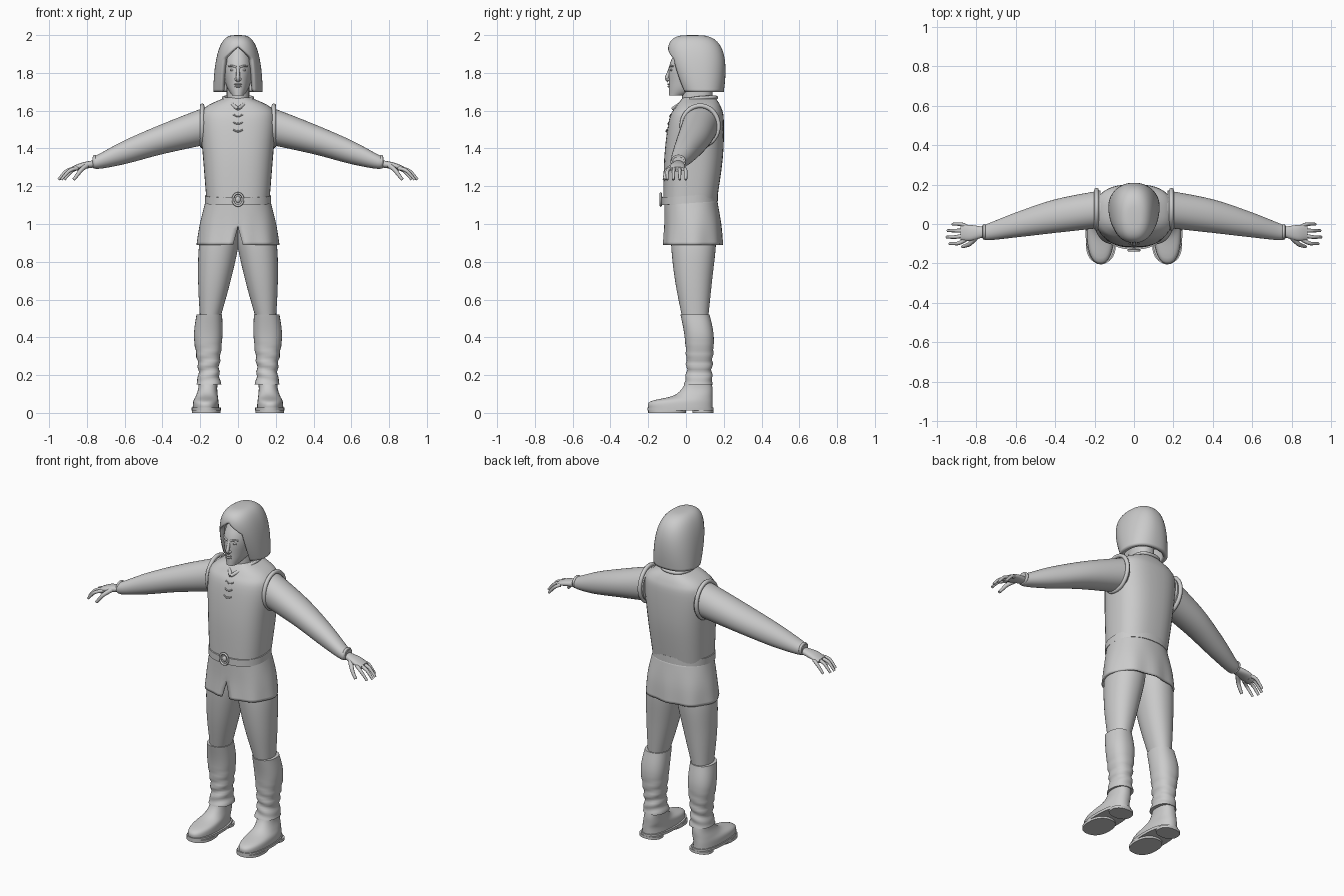
import bpy, bmesh, math
from math import sin, cos, pi
from mathutils import Vector

cube = bpy.data.objects.get("Cube")
if cube:
    bpy.data.objects.remove(cube)

shade = 0.6
grey = bpy.data.materials.new("plain grey")
grey.use_nodes = True
grey.diffuse_color = (shade, shade, shade, 1)
grey.node_tree.nodes["Principled BSDF"].inputs["Base Color"].default_value = grey.diffuse_color


def finish(name, data, mirror):
    obj = bpy.data.objects.new(name, data)
    bpy.context.collection.objects.link(obj)
    data.materials.append(grey)
    if mirror:
        obj.modifiers.new("Mirror", "MIRROR")
    return obj


def finish_mesh(name, bm, mirror):
    mesh = bpy.data.meshes.new(name)
    bm.to_mesh(mesh)
    bm.free()
    return finish(name, mesh, mirror)


def smooth_rows(rows, steps):
    """Catmull-Rom interpolation between cross-sections."""
    out = []
    last = len(rows) - 1
    for i in range(last):
        keys = (rows[max(i - 1, 0)], rows[i], rows[i + 1], rows[min(i + 2, last)])
        for k in range(steps):
            t = k / steps
            out.append([b + t * ((c - a) + t * ((2 * a - 5 * b + 4 * c - d) + t * (3 * b - a - 3 * c + d))) / 2
                        for a, b, c, d in zip(*keys)])
    return out + [rows[last]]


def rounded(value, power):
    return math.copysign(abs(value) ** (2 / power), value)


def loft(name, rows, axis="z", power=2.3, sides=40, steps=5, mirror=False, shell=0, gap=None, warp=None):
    """Each row is a ring: centre x, y, z and its two half sizes; gap opens the front, in degrees."""
    bm = bmesh.new()
    rings = []
    for x, y, z, wide, deep in smooth_rows(rows, steps):
        opening = math.radians(gap(z)) if gap else 0
        ring = []
        for j in range(sides + 1):
            angle = opening - pi / 2 + 2 * (pi - opening) * j / sides
            a = wide * rounded(cos(angle), power)
            b = deep * rounded(sin(angle), power)
            offset = Vector((a, b, 0)) if axis == "z" else Vector((0, a, b))
            point = Vector((x, y, z)) + offset
            ring.append(bm.verts.new(warp(point) if warp else point))
        rings.append(ring)
    for low, high in zip(rings, rings[1:]):
        for j in range(sides):
            bm.faces.new((low[j], low[j + 1], high[j + 1], high[j]))
    bmesh.ops.remove_doubles(bm, verts=bm.verts, dist=0.0002)
    if not shell:
        bmesh.ops.holes_fill(bm, edges=bm.edges, sides=0)
        bmesh.ops.recalc_face_normals(bm, faces=bm.faces)
    obj = finish_mesh(name, bm, mirror)
    if shell:
        solid = obj.modifiers.new("Thickness", "SOLIDIFY")
        solid.thickness, solid.offset = shell, -1


def cord(name, points, radius, taper=1, mirror=False, closed=False):
    """Round cord through points, tapering to its end."""
    curve = bpy.data.curves.new(name, "CURVE")
    curve.dimensions, curve.bevel_depth, curve.bevel_resolution = "3D", radius, 2
    curve.use_fill_caps, curve.resolution_u = True, 6
    spline = curve.splines.new("NURBS")
    spline.points.add(len(points) - 1)
    for i, (knot, place) in enumerate(zip(spline.points, points)):
        knot.co = (*place, 1)
        knot.radius = 1 + (taper - 1) * i / (len(points) - 1)
    spline.order_u, spline.use_endpoint_u, spline.use_cyclic_u = 3, not closed, closed
    finish(name, curve, mirror)


def hoop(name, centre, side, up, radius, mirror=False):
    """Closed oval cord spanned by two half-axis vectors."""
    turns = [2 * pi * k / 12 for k in range(12)]
    cord(name, [Vector(centre) + cos(t) * Vector(side) + sin(t) * Vector(up) for t in turns],
         radius, mirror=mirror, closed=True)


def ball(name, centre, size, mirror=False):
    bm = bmesh.new()
    bmesh.ops.create_uvsphere(bm, u_segments=16, v_segments=10, radius=1)
    bmesh.ops.scale(bm, vec=size, verts=bm.verts)
    bmesh.ops.translate(bm, vec=centre, verts=bm.verts)
    finish_mesh(name, bm, mirror)


# Vest, neck, collar and armhole rims
loft("vest", [(0, .02, 1.1, .165, .14), (0, .04, 1.35, .185, .155), (0, .055, 1.55, .2, .145),
              (0, .065, 1.62, .17, .12), (0, .07, 1.67, .065, .085)], power=2.6)
loft("neck", [(0, .06, 1.6, .06, .08), (0, .06, 1.75, .06, .08)], steps=1)
cord("collar", [(0, -.07, 1.61), (.07, 0, 1.66), (.08, .1, 1.67), (.05, .16, 1.67), (0, .16, 1.67)],
     .01, mirror=True)
hoop("armhole_rim", (.19, .075, 1.52), (0, .1, 0), (0, 0, .11), .012, True)

# Front lacing follows the slope of the chest
for row in range(3):
    z = 1.57 - row * .04
    y = -.08 - row * .01
    cord("lace", [(-.025, y, z + .01), (0, y - .01, z - .01), (.025, y, z + .01)], .004)
    ball("lace_knot", (0, y, z), (.007, .006, .007))


# Skirt of the tunic, split at the front, with soft folds at the hem
def folds(point):
    sway = 1 + .025 * sin(9 * math.atan2(point.y, point.x)) * max(0, 1.08 - point.z) / .2
    return Vector((point.x * sway, point.y * sway, point.z))


loft("tunic_skirt", [(0, .035, .89, .215, .157), (0, .035, 1, .2, .15), (0, .025, 1.13, .17, .14)],
     sides=60, shell=.012, warp=folds, gap=lambda z: max(0, .98 - z) * 55)


# Belt dips slightly to the front
def dip(point):
    return point + Vector((0, 0, (point.y - .16) * .07))


loft("belt", [(0, .02, z, .175, .15) for z in (1.12, 1.16)], steps=1, sides=48, warp=dip)
hoop("buckle_ring", (0, -.134, 1.13), (.028, 0, 0), (0, 0, .034), .006)
ball("buckle_stud", (0, -.13, 1.13), (.014, .01, .018))

# Sleeves with a gathered cuff
loft("sleeve", [(.17, .075, 1.52, .095, .1), (.4, .04, 1.45, .085, .08), (.6, -.005, 1.38, .063, .063),
                (.74, -.04, 1.33, .042, .038), (.77, -.04, 1.33, .03, .025)], axis="x", power=2.1, mirror=True)
hoop("cuff", (.76, -.04, 1.33), (0, .033, 0), (0, 0, .03), .008, True)

# Hands with fanned, drooping fingers
loft("palm", [(.75, -.04, 1.32, .023, .02), (.83, -.045, 1.307, .04, .017), (.88, -.045, 1.29, .035, .012)],
     axis="x", sides=20, mirror=True)
for number, name in enumerate(("index_finger", "middle_finger", "ring_finger", "little_finger")):
    spread = number - 1.5
    reach = .95 - .01 * spread ** 2 - .005 * spread
    tip = -.05 + .033 * spread
    cord(name, [(.85, -.045 + .021 * spread, 1.295), (reach - .05, tip, 1.29),
                (reach - .02, tip, 1.26), (reach, tip, 1.235)], .011, .65, True)
cord("thumb", [(.8, -.065, 1.31), (.83, -.1, 1.29), (.85, -.11, 1.26), (.87, -.115, 1.235)], .014, .6, True)

# Legs
loft("trouser_leg", [(.15, .05, .48, .05, .065), (.125, .04, .7, .086, .098), (.1, .04, .9, .104, .119),
                     (.08, .04, 1.02, .08, .11)], power=2.15, mirror=True)


# Gaiters, creased towards the ankle
def crease(point):
    depth = .08 * max(0, 1 - abs(point.z - .25) / .13)
    wave = depth * sin(point.z * 110 + point.x * 30)
    return point + Vector((point.x - .16, point.y - .07, 0)) * wave


loft("gaiter", [(.155, .065, .15, .066, .076), (.155, .07, .23, .055, .067), (.158, .07, .4, .075, .077),
                (.152, .048, .52, .068, .077)], steps=10, mirror=True, warp=crease)

# Shoes, with a welt, a front sole and a heel
loft("shoe", [(.17, -.03, .02, .07, .17), (.17, -.025, .06, .067, .165), (.165, .035, .09, .058, .105),
              (.16, .06, .13, .05, .08), (.157, .067, .18, .05, .065)], mirror=True)
for name, y, base, wide, deep in (("welt", -.03, .012, .078, .175), ("front_sole", -.1, 0, .076, .1),
                                  ("heel", .09, 0, .068, .055)):
    loft(name, [(.168, y, z, wide, deep) for z in (base, base + .016)], steps=1, mirror=True)

# Head and face
loft("head", [(0, -.05, 1.68, .03, .04), (0, .03, 1.74, .065, .12), (0, .045, 1.85, .08, .13),
              (0, .05, 1.97, .04, .07)], power=2.1)
cord("nose", [(0, -.08, 1.83), (0, -.095, 1.79), (0, -.105, 1.77), (0, -.09, 1.76)], .009, 1.3)
ball("nostril", (.011, -.093, 1.766), (.008, .01, .007), True)
ball("eye", (.03, -.077, 1.815), (.014, .008, .006), True)
cord("brow", [(.01, -.086, 1.83), (.03, -.083, 1.84), (.05, -.068, 1.835)], .006, .6, True)
for name, z in (("upper_lip", 1.74), ("lower_lip", 1.728)):
    ball(name, (0, -.091, z), (.02, .007, .005))

# Bobbed hair: a dome that leans forward as it rises, open at the face
hair_rows = []
for k in range(17):
    rise = sin(pi / 2 * k / 16)
    narrowing = max(0, 1 - rise ** 2) ** .3
    hair_rows.append((0, .085 - .05 * rise, 1.7 + .3 * rise, .13 * narrowing,
                      .115 * (1 + .8 * rise) * narrowing))
loft("hair", hair_rows, sides=48, steps=2, shell=.025, gap=lambda z: min(38, max(0, 1.94 - z) * 600))

# Smooth shading with crisp edges
bpy.ops.object.select_all(action="DESELECT")
for obj in bpy.context.scene.objects:
    if obj.type == "MESH":
        obj.select_set(True)
        bpy.context.view_layer.objects.active = obj
bpy.ops.object.shade_smooth_by_angle(angle=math.radians(40))
